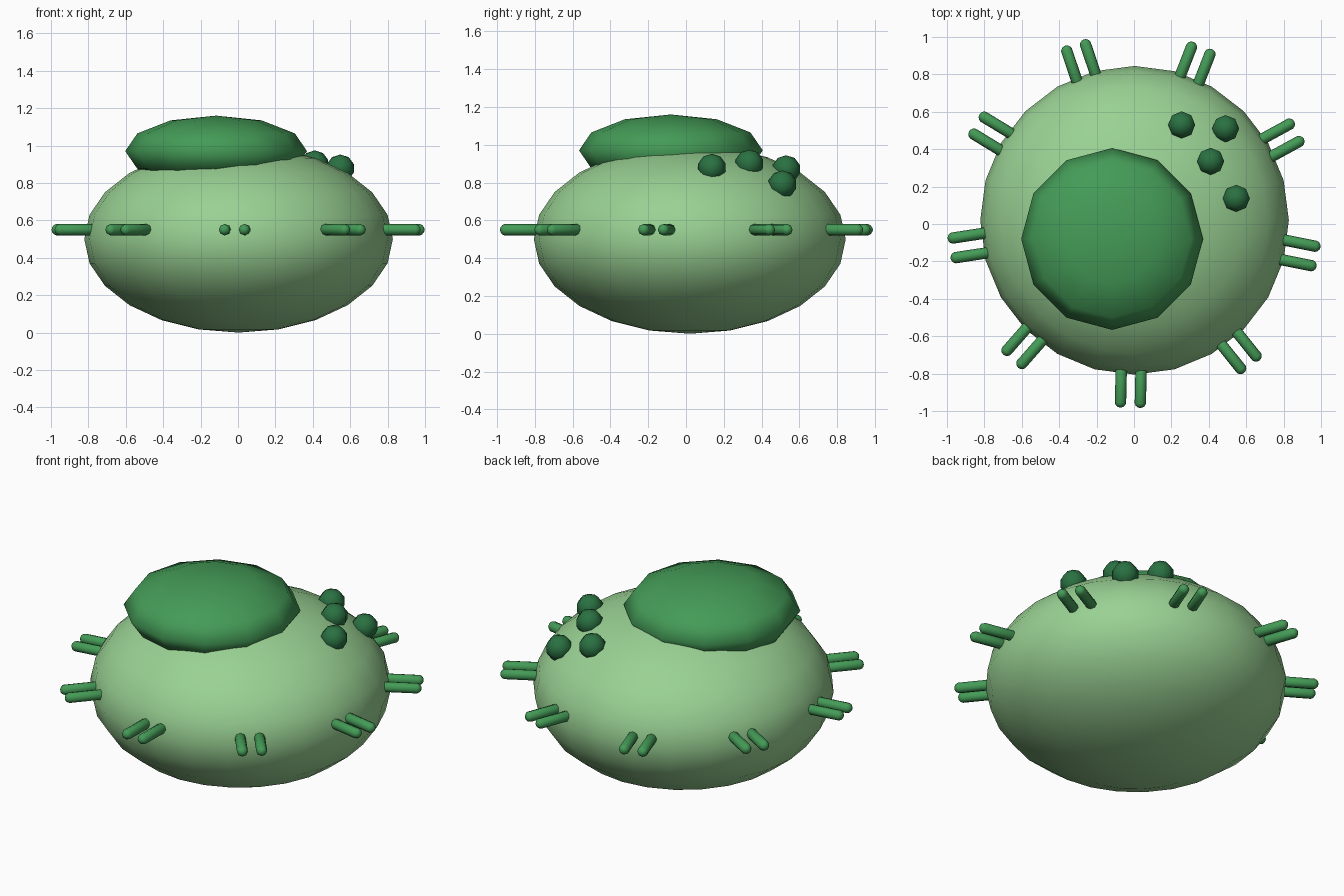
import bpy, bmesh, math
from mathutils import Matrix, Vector

if "Cube" in bpy.data.objects:
    bpy.data.objects.remove(bpy.data.objects["Cube"])


def material(name, color):
    m = bpy.data.materials.new(name)
    m.diffuse_color = (*color, 1)
    m.use_nodes = True
    m.node_tree.nodes["Principled BSDF"].inputs["Base Color"].default_value = m.diffuse_color
    return m


LIGHT = material("light_green", (0.319, 0.638, 0.292))
MID = material("mid_green", (0.058, 0.328, 0.095))
DARK = material("dark_green", (0.023, 0.165, 0.054))


def finish(bm, name, mat):
    for f in bm.faces:
        f.smooth = True
    mesh = bpy.data.meshes.new(name)
    bm.to_mesh(mesh)
    bm.free()
    mesh.materials.append(mat)
    ob = bpy.data.objects.new(name, mesh)
    bpy.context.collection.objects.link(ob)
    return ob


def ellipsoid(name, center, radii, segs, rings, mat):
    bm = bmesh.new()
    bmesh.ops.create_uvsphere(
        bm, u_segments=segs, v_segments=rings, radius=1,
        matrix=Matrix.Translation(center) @ Matrix.Diagonal((*radii, 1)))
    return finish(bm, name, mat)


def capsule(name, start, end, r, mat):
    # odd ring count leaves no equator, so pulling the halves apart makes straight sides
    a, b = Vector(start), Vector(end)
    bm = bmesh.new()
    bmesh.ops.create_uvsphere(bm, u_segments=8, v_segments=7, radius=r)
    half = (b - a).length / 2 - r
    for v in bm.verts:
        v.co.z += math.copysign(half, v.co.z)
    rot = (b - a).to_track_quat('Z', 'Y').to_matrix().to_4x4()
    bm.transform(Matrix.Translation((a + b) / 2) @ rot)
    return finish(bm, name, mat)


CY = 0.02  # centre of the body in y

# Cell body and large nucleus
ellipsoid("cell_body", (0.003, CY, 0.5), (0.825, 0.825, 0.5), 24, 12, LIGHT)
ellipsoid("nucleus", (-0.117, -0.08, 0.97), (0.486, 0.486, 0.19), 12, 6, MID)

# Small granules on the back right of the body
for i, p in enumerate([(0.255, 0.53, 0.87), (0.49, 0.51, 0.79),
                       (0.41, 0.335, 0.9), (0.547, 0.137, 0.878)]):
    ellipsoid(f"granule_{i + 1}", p, (0.076, 0.076, 0.074), 8, 5, DARK)

# Nine pairs of short hairs around the body
for k in range(9):
    ang = math.radians(28.7 + 40 * k)
    out = Vector((math.cos(ang), math.sin(ang), 0))
    side = Vector((-out.y, out.x, 0))
    for s, tag in ((-1, "a"), (1, "b")):
        base = Vector((0.003, CY, 0.55)) + side * s * 0.053
        capsule(f"hair_{k + 1}{tag}", base + out * 0.78, base + out * 1.003, 0.031, MID)
